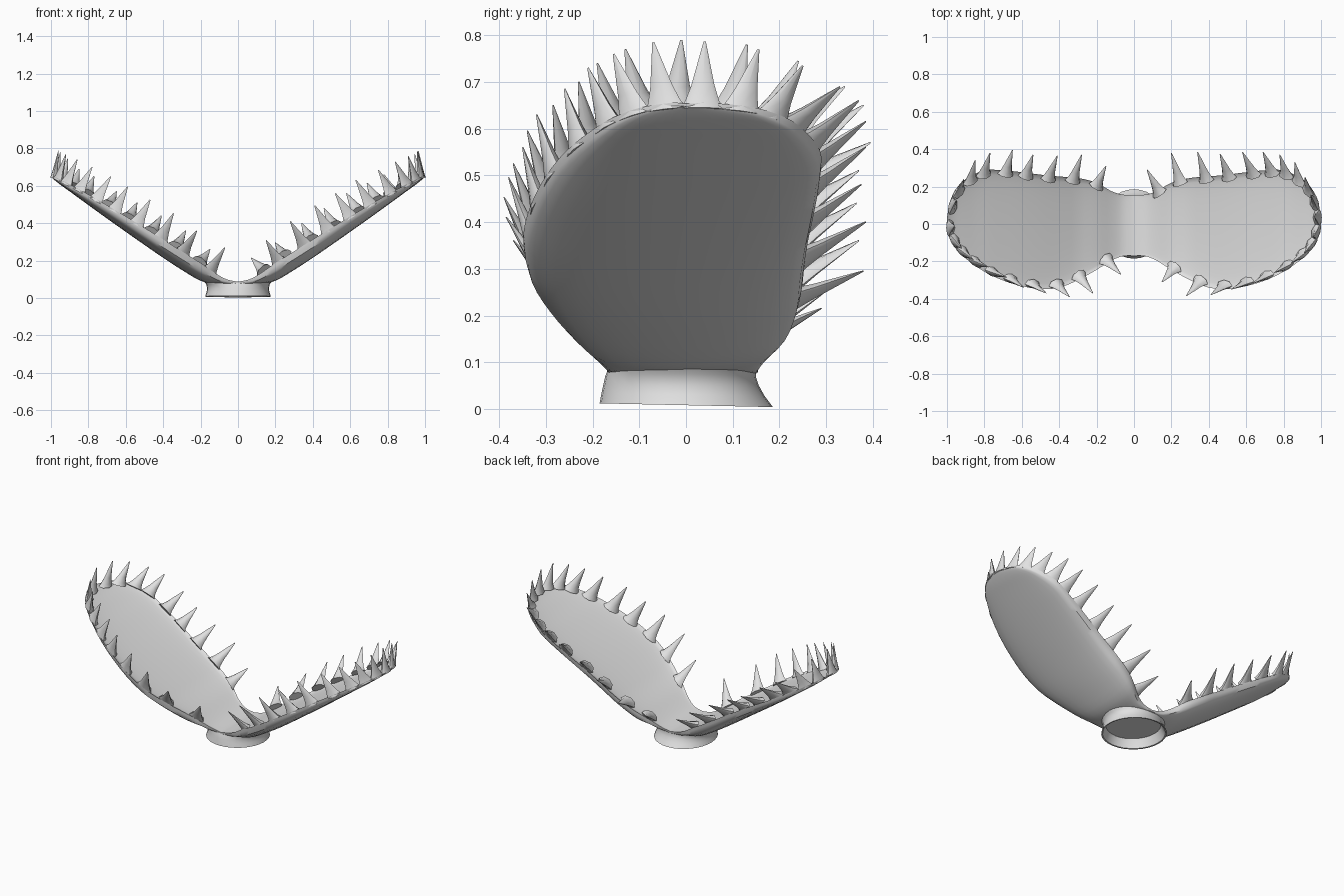
import bpy, bmesh, math
from mathutils import Vector

if "Cube" in bpy.data.objects:
    bpy.data.objects.remove(bpy.data.objects["Cube"])

grey = bpy.data.materials.new("plain_grey")
grey.diffuse_color = (0.76, 0.76, 0.76, 1)
grey.use_nodes = True
grey.node_tree.nodes["Principled BSDF"].inputs["Base Color"].default_value = grey.diffuse_color


def finish(bm, name, angle):
    bmesh.ops.recalc_face_normals(bm, faces=bm.faces[:])
    mesh = bpy.data.meshes.new(name)
    bm.to_mesh(mesh)
    bm.free()
    ob = bpy.data.objects.new(name, mesh)
    bpy.context.collection.objects.link(ob)
    mesh.materials.append(grey)
    bpy.ops.object.select_all(action='DESELECT')
    ob.select_set(True)
    bpy.context.view_layer.objects.active = ob
    bpy.ops.object.shade_smooth_by_angle(angle=math.radians(angle))
    return ob


def bridge(bm, a, b):
    n = len(a)
    for i in range(n):
        bm.faces.new((a[i], a[(i + 1) % n], b[(i + 1) % n], b[i]))


# Lobe stations: x, front y, back y, rim z, underside z
STATIONS = [
    (0.00, -0.170, 0.155, 0.088, 0.068),
    (0.06, -0.172, 0.157, 0.100, 0.070),
    (0.12, -0.195, 0.175, 0.132, 0.074),
    (0.20, -0.245, 0.220, 0.188, 0.092),
    (0.30, -0.300, 0.246, 0.250, 0.150),
    (0.40, -0.340, 0.254, 0.313, 0.215),
    (0.50, -0.348, 0.264, 0.376, 0.284),
    (0.60, -0.332, 0.277, 0.437, 0.354),
    (0.70, -0.302, 0.287, 0.496, 0.425),
    (0.80, -0.255, 0.287, 0.554, 0.497),
    (0.90, -0.185, 0.240, 0.608, 0.570),
    (0.95, -0.135, 0.190, 0.633, 0.606),
    (0.98, -0.085, 0.130, 0.648, 0.630),
    (1.00, -0.020, 0.035, 0.657, 0.648),
]


def smooth_rows(rows, steps):
    out = []
    for i in range(len(rows) - 1):
        p0, p1 = rows[max(i - 1, 0)], rows[i]
        p2, p3 = rows[i + 1], rows[min(i + 2, len(rows) - 1)]
        for s in range(steps):
            t = s / steps
            out.append([0.5 * (2 * b + (c - a) * t + (2 * a - 5 * b + 4 * c - d) * t * t
                               + (3 * b - a - 3 * c + d) * t ** 3)
                        for a, b, c, d in zip(p0, p1, p2, p3)])
    out.append(list(rows[-1]))
    return out


rows = smooth_rows(STATIONS, 3)

# Two dished lobes joined at a saddle
bm = bmesh.new()
N = 14
stations = [(-r[0], *r[1:]) for r in reversed(rows[1:])] + rows
rings = []
for x, yf, yb, zr, zb in stations:
    mid, half = (yf + yb) / 2, (yb - yf) / 2
    deep = 0.026 * min(1, abs(x) / 0.3) * min(1, half / 0.25)
    lip = min(0.018, (zr - zb) * 0.5)
    ring = []
    for i in range(N + 1):
        t = math.pi * i / N
        z = zr - deep * math.sin(t) ** 0.8
        ring.append(bm.verts.new((x, mid - half * math.cos(t), z)))
    for i in range(N + 1):
        t = math.pi * (1 - i / N)
        z = zr - lip - (zr - lip - zb) * math.sin(t) ** 0.8
        ring.append(bm.verts.new((x, mid - half * 0.99 * math.cos(t), z)))
    rings.append(ring)
for a, b in zip(rings, rings[1:]):
    bridge(bm, a, b)
bm.faces.new(rings[0])
bm.faces.new(rings[-1])
finish(bm, "jaw_lobes", 40)

# Hollow oval foot: x radius, front y, back y, front z, back z, side lift
FOOT = [(0.190, 0.168, 0.150, 0.082, 0.082, 0.016), (0.170, 0.173, 0.150, 0.070, 0.068, 0.006),
        (0.165, 0.177, 0.156, 0.052, 0.050, 0.0),
        (0.168, 0.181, 0.168, 0.034, 0.028, 0.0), (0.176, 0.185, 0.186, 0.012, 0.004, 0.0),
        (0.168, 0.177, 0.176, 0.013, 0.006, 0.0), (0.156, 0.168, 0.148, 0.048, 0.046, 0.0),
        (0.150, 0.160, 0.140, 0.064, 0.064, 0.0)]
bm = bmesh.new()
rings = []
for rx, rf, rb, zf, zb, lift in FOOT:
    ring = []
    for i in range(32):
        t = 2 * math.pi * i / 32
        s, c = math.sin(t), math.cos(t)
        z = zf + (zb - zf) * (s + 1) / 2 + lift * c * c
        ring.append(bm.verts.new((rx * c, s * (rb if s > 0 else rf), z)))
    rings.append(ring)
for a, b in zip(rings, rings[1:]):
    bridge(bm, a, b)
bm.faces.new(rings[-1])
finish(bm, "foot", 50)

# Tooth tips on each lobe, in order round the rim (x is mirrored for the left)
RIGHT = [(.15, -.31, .31), (.28, -.385, .41), (.41, -.38, .495), (.52, -.35, .56),
         (.63, -.32, .63), (.75, -.26, .685), (.84, -.21, .73), (.91, -.155, .76),
         (.96, -.07, .785), (.965, .04, .787), (.945, .155, .77), (.915, .25, .735),
         (.86, .33, .69), (.78, .37, .66), (.69, .385, .615), (.58, .385, .56),
         (.46, .375, .48), (.34, .385, .40), (.20, .38, .295), (.07, .29, .215)]
LEFT = [(.07, -.27, .27), (.22, -.37, .36), (.345, -.39, .453), (.47, -.37, .525),
        (.59, -.34, .595), (.68, -.285, .65), (.78, -.23, .70), (.86, -.19, .74),
        (.92, -.13, .77), (.96, -.01, .79), (.95, .13, .78), (.91, .24, .745),
        (.85, .34, .69), (.77, .38, .65), (.65, .395, .57), (.54, .37, .51),
        (.41, .365, .44), (.28, .37, .36), (.15, .31, .26)]

# Rim line running from the front saddle round the end to the back saddle
fine = smooth_rows(STATIONS, 10)
rim = [Vector((r[0], r[1], r[3])) for r in fine]
rim += [Vector((r[0], r[2], r[3])) for r in reversed(fine)]


def add_teeth(name, tips, side):
    bm = bmesh.new()
    for tip in tips:
        tip = Vector(tip)
        aim = Vector((tip.x + 0.05, tip.y * 0.83, tip.z - 0.10))
        k = min(range(2, len(rim) - 2), key=lambda i: (rim[i] - aim).length)
        along = (rim[k + 2] - rim[k - 2]).normalized()
        up = (tip - rim[k]).normalized()
        across = along.cross(up).normalized()
        inward = Vector((0.55, 0, 0.36)) - rim[k]
        if across.dot(inward) < 0:
            across = -across
        root = rim[k] + across * 0.014 - up * 0.012
        # Flared oval root, shank and fine point
        loops = []
        for rise, width in ((0, 1), (0.12, 0.76), (0.35, 0.52), (1, 0.05)):
            centre = root.lerp(tip, rise)
            loop = []
            for i in range(8):
                t = 2 * math.pi * i / 8
                s = math.sin(t)
                p = centre + (along * 0.048 * math.cos(t)
                              + across * s * (0.034 if s > 0 else 0.015)) * width
                loop.append(bm.verts.new((p.x * side, p.y, p.z)))
            loops.append(loop)
        for a, b in zip(loops, loops[1:]):
            bridge(bm, a, b)
        bm.faces.new(loops[0])
        bm.faces.new(loops[-1])
    finish(bm, name, 60)


add_teeth("right_teeth", RIGHT, 1)
add_teeth("left_teeth", LEFT, -1)
